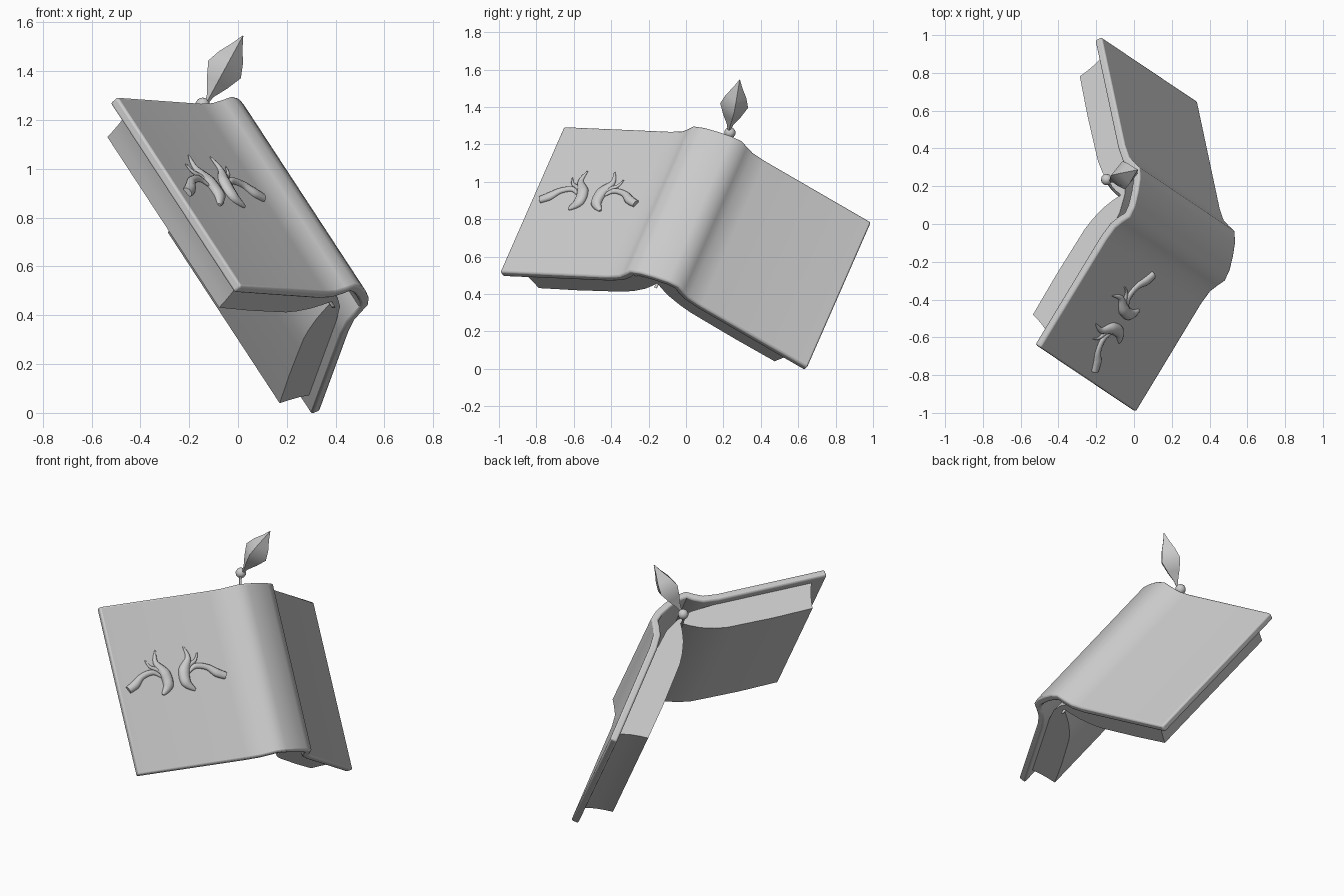
import bpy, bmesh, math
from mathutils import Vector

if "Cube" in bpy.data.objects:
    bpy.data.objects.remove(bpy.data.objects["Cube"])

# tilted book frame: up the spine, out of the spine, sideways across the covers
UP = Vector((-0.514, 0.345, 0.785)).normalized()
OUT = Vector((0.844, 0.0, 0.535))
OUT = (OUT - UP * OUT.dot(UP)).normalized()
SIDE = OUT.cross(UP)
if SIDE.y > 0:
    SIDE = -SIDE
ORIGIN = Vector((0.255, 0.0, 0.87))


def place(l, o, h):
    return ORIGIN + SIDE * l + OUT * o + UP * h


def finish(bm, name, angle=40):
    bmesh.ops.recalc_face_normals(bm, faces=bm.faces)
    me = bpy.data.meshes.new(name)
    bm.to_mesh(me)
    bm.free()
    ob = bpy.data.objects.new(name, me)
    bpy.context.collection.objects.link(ob)
    bpy.ops.object.select_all(action='DESELECT')
    ob.select_set(True)
    bpy.context.view_layer.objects.active = ob
    bpy.ops.object.shade_smooth_by_angle(angle=math.radians(angle))
    return ob


def prism(name, profile, half_height):
    bm = bmesh.new()
    rings = [[bm.verts.new(place(l, o, h)) for l, o in profile]
             for h in (-half_height, half_height)]
    n = len(profile)
    for i in range(n):
        j = (i + 1) % n
        bm.faces.new((rings[0][i], rings[0][j], rings[1][j], rings[1][i]))
    for r in rings:
        bm.faces.new(r)
    return finish(bm, name)


def mirrored(half):
    """Full left-to-right line from a half line starting on the centre."""
    return [(-l, o) for l, o in reversed(half[1:])] + half


def offset(line, t):
    pts = [Vector(p) for p in line]
    out = []
    for i, p in enumerate(pts):
        d = (pts[min(i + 1, len(pts) - 1)] - pts[max(i - 1, 0)]).normalized()
        out.append((p.x + d.y * t, p.y - d.x * t))
    return out


# cover: rounded spine, hinge grooves, flat boards
outer = mirrored([(0, 0.022), (0.08, 0.018), (0.14, 0), (0.168, -0.04),
                  (0.2, -0.08), (0.27, -0.122), (0.876, -0.40)])
cover = prism("cover", outer + offset(outer, 0.042)[::-1], 0.495)
bev = cover.modifiers.new("edge", 'BEVEL')
bev.width, bev.segments, bev.limit_method = 0.01, 2, 'ANGLE'
bev.angle_limit = math.radians(60)

# page block: curved leaves, concave fore-edge
leaves = mirrored([(0, -0.115), (0.03, -0.16), (0.07, -0.208), (0.13, -0.26),
                   (0.19, -0.3), (0.26, -0.334), (0.45, -0.425), (0.672, -0.522)])
edge = [(0.70, -0.485), (0.735, -0.445), (0.785, -0.40)]
back = [(0.22, -0.145), (0.1, -0.1), (0, -0.09)]
under = edge + back
prism("pages", leaves + under + [(-l, o) for l, o in under[:-1][::-1]], 0.445)


def tube(name, pts, radii, sides=8, flat=None, flatness=1.0):
    """Smooth tapered tube; optionally squashed along the 'flat' direction."""
    path = []
    n = len(pts)
    for i in range(n - 1):                       # Catmull-Rom resampling
        p = [pts[max(i - 1, 0)], pts[i], pts[i + 1], pts[min(i + 2, n - 1)]]
        for k in range(5):
            t = k / 5
            q = 0.5 * (2 * p[1] + (p[2] - p[0]) * t
                       + (2 * p[0] - 5 * p[1] + 4 * p[2] - p[3]) * t * t
                       + (3 * p[1] - p[0] - 3 * p[2] + p[3]) * t ** 3)
            path.append((q, radii[i] * (1 - t) + radii[i + 1] * t))
    path.append((pts[-1], radii[-1]))
    bm = bmesh.new()
    rings = []
    for i, (q, r) in enumerate(path):
        d = (path[min(i + 1, len(path) - 1)][0] - path[max(i - 1, 0)][0]).normalized()
        nrm = flat or Vector((1, 0, 0))
        side = d.cross(nrm).normalized()
        rings.append([bm.verts.new(q + side * r * math.cos(a) + nrm * r * flatness * math.sin(a))
                      for a in (2 * math.pi * k / sides for k in range(sides))])
    for r0, r1 in zip(rings, rings[1:]):
        for k in range(sides):
            m = (k + 1) % sides
            bm.faces.new((r0[k], r0[m], r1[m], r1[k]))
    bm.faces.new(rings[0])
    bm.faces.new(rings[-1])
    return finish(bm, name, 60)


# leaf scroll ornament on the front board, mirrored about its centre line
along = Vector((0.606, -0.278)).normalized()
board_normal = (SIDE * -along.y + OUT * along.x).normalized()


def on_board(s, h, lift=0.004):
    return place(0.14 + along.x * s, -0.062 + along.y * s, h) + board_normal * lift


scrolls = {
    "inner_leaf": ([(0.10, -0.06), (0.055, -0.01), (0.06, 0.06), (0.10, 0.13), (0.085, 0.20)],
                   [0.008, 0.032, 0.034, 0.016, 0.003]),
    "outer_leaf": ([(0.08, 0.04), (0.13, 0.075), (0.20, 0.06), (0.25, 0.02), (0.30, -0.005)],
                   [0.006, 0.016, 0.018, 0.026, 0.022]),
    "sprig": ([(0.06, 0.03), (0.09, 0.08), (0.14, 0.11), (0.16, 0.15)],
              [0.012, 0.014, 0.009, 0.003]),
}
for name, (pts, radii) in scrolls.items():
    for side, sign in (("left", 1), ("right", -1)):
        tube(f"{name}_{side}", [on_board(0.455 + sign * s, h) for s, h in pts],
             radii, 8, board_normal, 0.75)

# bookmark: cord in the gutter, bead and four-sided pendant
bead_at = Vector((-0.145, 0.235, 1.262))
tube("bookmark_cord", [place(0, -0.125, -0.47), place(0, -0.125, 0), place(0, -0.125, 0.45),
                       bead_at], [0.008] * 4, 6)
bm = bmesh.new()
bmesh.ops.create_uvsphere(bm, u_segments=12, v_segments=8, radius=0.03)
bmesh.ops.translate(bm, verts=bm.verts, vec=bead_at)
finish(bm, "bookmark_bead", 60)

bottom, top = Vector((-0.13, 0.228, 1.27)), Vector((0.02, 0.287, 1.545))
axis = (top - bottom).normalized()
e1 = Vector((0.865, 0, -0.472))
e1 = (e1 - axis * e1.dot(axis)).normalized()
e2 = axis.cross(e1)
bm = bmesh.new()
rings = []
for t, r in ((0, 0.006), (0.12, 0.016), (0.3, 0.048), (0.5, 0.076), (0.68, 0.055), (0.85, 0.024), (1, 0.002)):
    c = bottom.lerp(top, t)
    rings.append([bm.verts.new(c + v * r) for v in (e1, e2, -e1, -e2)])
for r0, r1 in zip(rings, rings[1:]):
    for k in range(4):
        m = (k + 1) % 4
        bm.faces.new((r0[k], r0[m], r1[m], r1[k]))
bm.faces.new(rings[0])
bm.faces.new(rings[-1])
finish(bm, "bookmark_pendant", 50)
